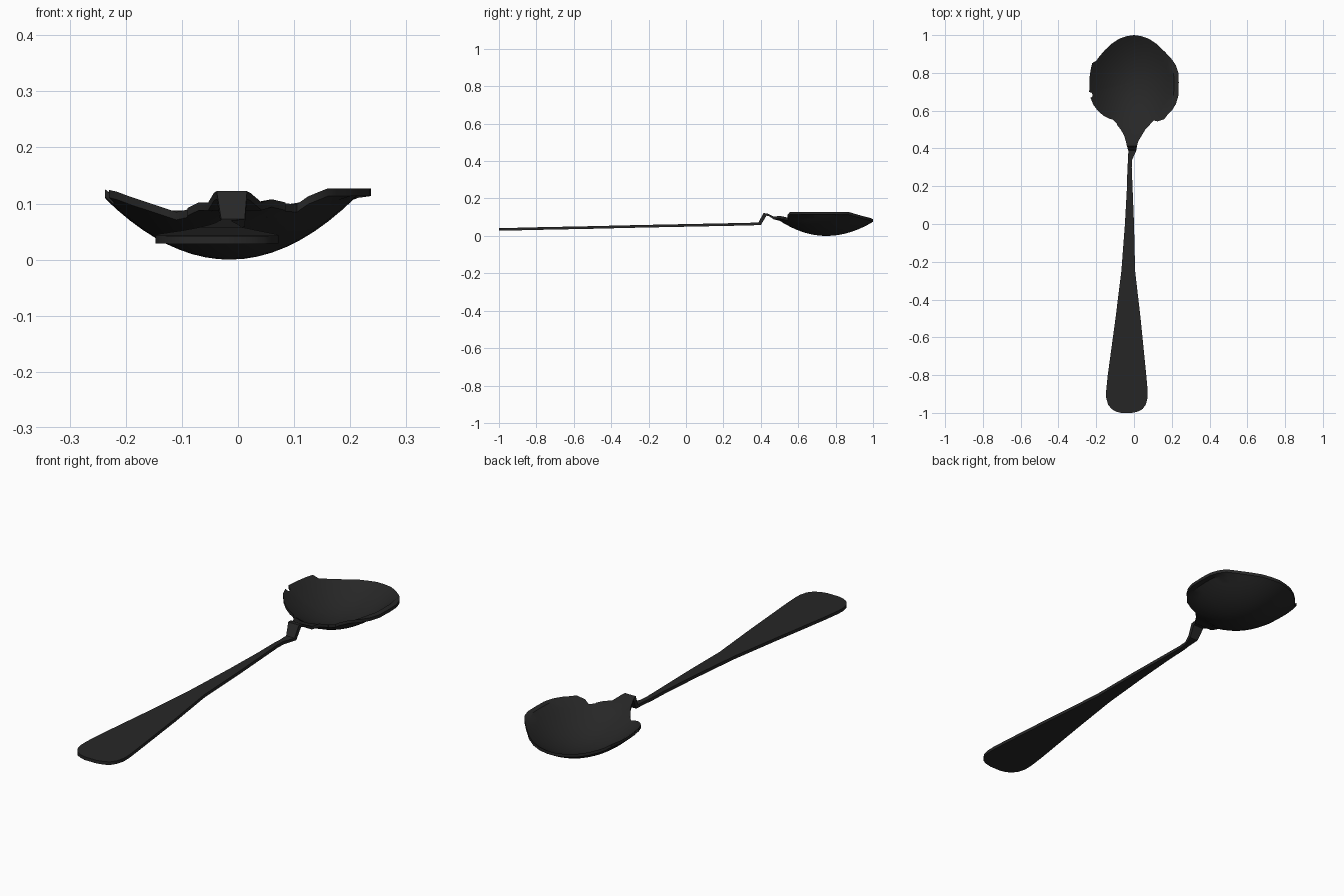
import bpy, bmesh

if "Cube" in bpy.data.objects:
    bpy.data.objects.remove(bpy.data.objects["Cube"])

T = 0.014          # metal thickness
RIM = 0.127        # highest level of the worn rim
CX, CY = -0.015, 0.75

metal = bpy.data.materials.new("dark_metal")
metal.diffuse_color = (0.02, 0.02, 0.02, 1)
metal.use_nodes = True
metal.node_tree.nodes["Principled BSDF"].inputs["Base Color"].default_value = metal.diffuse_color


def bowl_z(x, y):
    # underside of the dished bowl, clipped flat at the rim
    z = 2.2 * (x - CX) ** 2 + (1.2 if y > CY else 1.3) * (y - CY) ** 2
    return min(z, RIM - T)


def thick_sheet(name, verts, faces, shifts=None):
    # closed plate: underside sheet, raised copy, and walls round the border
    n = len(verts)
    shifts = shifts or [0] * n
    top = [(x, y + d, z + T) for (x, y, z), d in zip(verts, shifts)]
    edges = {}
    for f in faces:
        for a, b in zip(f, f[1:] + f[:1]):
            edges[(a, b)] = True
    walls = [[a, b, b + n, a + n] for a, b in edges if (b, a) not in edges]
    me = bpy.data.meshes.new(name)
    me.from_pydata(verts + top, [], [f[::-1] for f in faces]
                   + [[i + n for i in f] for f in faces] + walls)
    bm = bmesh.new()
    bm.from_mesh(me)
    bmesh.ops.recalc_face_normals(bm, faces=bm.faces)
    bm.to_mesh(me)
    bm.free()
    me.materials.append(metal)
    ob = bpy.data.objects.new(name, me)
    bpy.context.collection.objects.link(ob)
    bpy.context.view_layer.objects.active = ob
    ob.select_set(True)
    bpy.ops.object.shade_smooth_by_angle(angle=0.6)
    ob.select_set(False)
    return ob


# bowl: ragged round outline, filled with rings
outline = [(0, 1.0), (-.04, .994), (-.08, .98), (-.12, .953), (-.155, .92),
           (-.185, .885), (-.2, .864), (-.221, .852), (-.23, .815), (-.236, .77),
           (-.237, .70), (-.222, .693), (-.219, .675), (-.23, .668), (-.215, .63),
           (-.19, .598), (-.16, .572), (-.13, .557), (-.11, .552), (-.09, .53),
           (-.04, .525), (0, .523), (.05, .525), (.085, .528), (.105, .548),
           (.125, .543), (.16, .555), (.175, .575), (.2, .6), (.222, .635),
           (.235, .68), (.237, .75), (.235, .8), (.222, .84), (.2, .872),
           (.165, .91), (.12, .953), (.08, .98), (.04, .994)]
N, RINGS = len(outline), 10
verts = [(CX, CY, 0)]
for r in range(1, RINGS + 1):
    for px, py in outline:
        x, y = CX + (px - CX) * r / RINGS, CY + (py - CY) * r / RINGS
        verts.append((x, y, bowl_z(x, y)))
faces = []
for i in range(N):
    j = (i + 1) % N
    faces.append([0, 1 + i, 1 + j])
    for r in range(RINGS - 1):
        a, b = 1 + r * N, 1 + (r + 1) * N
        faces.append([a + i, b + i, b + j, a + j])
thick_sheet("bowl", verts, faces)

# handle and cranked neck: y, left x, right x, underside z, shift of the top edge
stations = [(-1.0, -.07, -.01, .028, 0), (-.993, -.095, .02, .028, 0),
            (-.98, -.118, .045, .028, 0), (-.955, -.138, .063, .029, 0),
            (-.92, -.147, .072, .029, 0), (-.88, -.147, .072, .030, 0),
            (-.8, -.139, .065, .032, 0), (-.5, -.098, .035, .038, 0),
            (-.25, -.067, .006, .044, 0), (0, -.048, 0, .049, 0),
            (.2, -.037, -.008, .053, 0), (.3, -.035, -.012, .055, 0),
            (.34, -.031, -.01, .056, 0), (.40, -.03, .012, .058, -.012),
            (.43, -.038, .016, .108, -.016), (.445, -.043, .022, .105, -.008),
            (.47, -.053, .042, .088, 0), (.5, -.07, .06, None, 0),
            (.525, -.09, .085, None, 0), (.56, -.09, .085, None, 0)]
M = 8
verts, shifts, faces = [], [], []
for y, l, r, z, d in stations:
    for k in range(M + 1):
        x = l + (r - l) * k / M
        verts.append((x, y, bowl_z(x, y) if z is None else z))
        shifts.append(d)
for s in range(len(stations) - 1):
    for k in range(M):
        a = s * (M + 1) + k
        faces.append([a, a + 1, a + M + 2, a + M + 1])
thick_sheet("handle", verts, faces, shifts)
